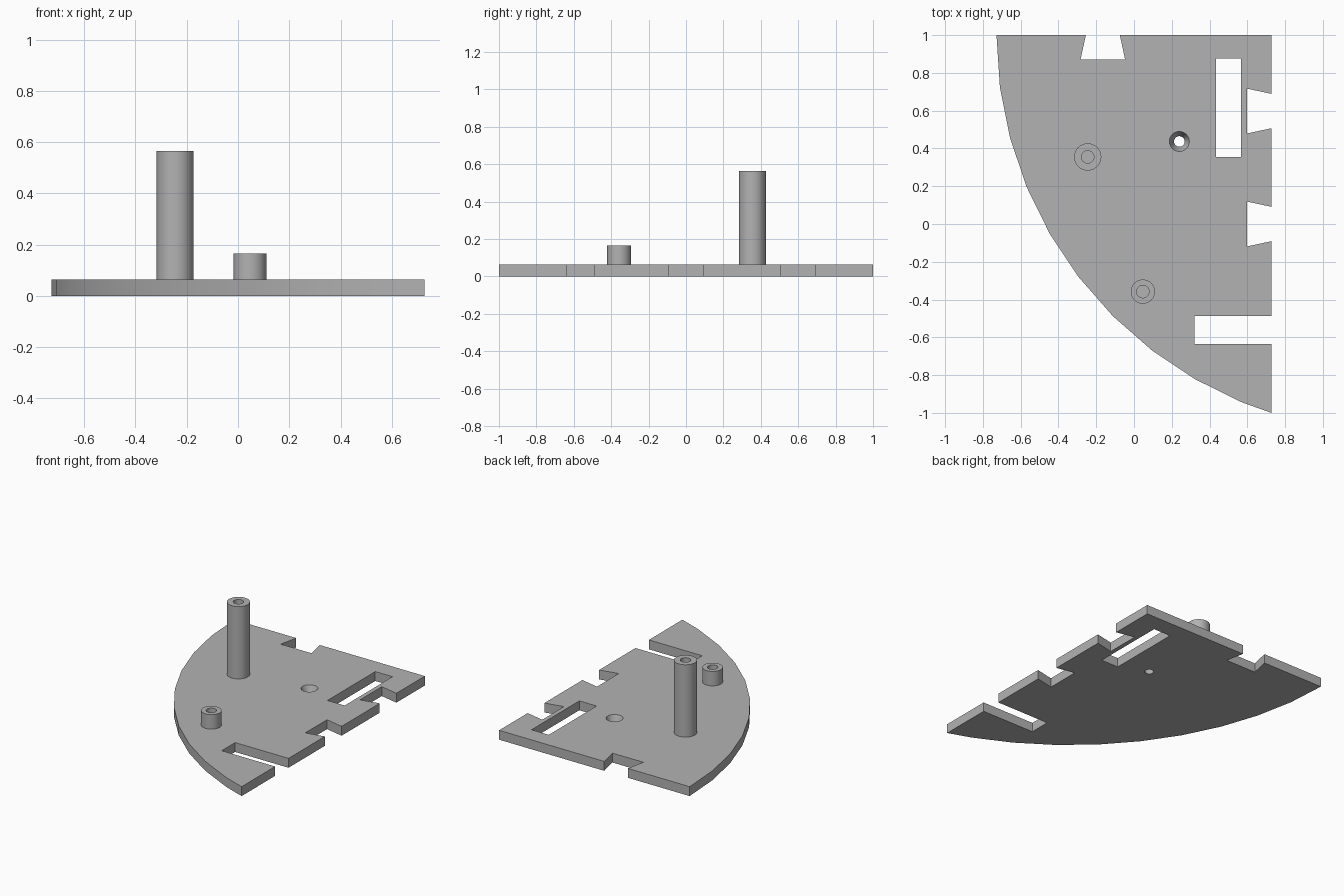
import bpy, bmesh, math
from mathutils import Matrix

cube = bpy.data.objects.get("Cube")
if cube:
    bpy.data.objects.remove(cube, do_unlink=True)

THICK = 0.065
RIGHT = 0.728

grey = bpy.data.materials.new("plain grey")
grey.use_nodes = True
grey.diffuse_color = (0.45, 0.45, 0.45, 1)
grey.node_tree.nodes["Principled BSDF"].inputs["Base Color"].default_value = (0.45, 0.45, 0.45, 1)


def make_object(name, bm):
    bmesh.ops.recalc_face_normals(bm, faces=bm.faces)
    mesh = bpy.data.meshes.new(name)
    bm.to_mesh(mesh)
    bm.free()
    mesh.materials.append(grey)
    obj = bpy.data.objects.new(name, mesh)
    bpy.context.collection.objects.link(obj)
    return obj


def smooth(obj):
    bpy.ops.object.select_all(action='DESELECT')
    obj.select_set(True)
    bpy.context.view_layer.objects.active = obj
    bpy.ops.object.shade_smooth_by_angle(angle=math.radians(30))


def extrude_outline(name, points, z0, z1):
    bm = bmesh.new()
    face = bm.faces.new([bm.verts.new((x, y, z0)) for x, y in points])
    ext = bmesh.ops.extrude_face_region(bm, geom=[face])
    top = [v for v in ext["geom"] if isinstance(v, bmesh.types.BMVert)]
    bmesh.ops.translate(bm, verts=top, vec=(0, 0, z1 - z0))
    return make_object(name, bm)


def cut(target, cutter):
    mod = target.modifiers.new(cutter.name, 'BOOLEAN')
    mod.operation = 'DIFFERENCE'
    mod.solver = 'EXACT'
    mod.object = cutter
    bpy.ops.object.select_all(action='DESELECT')
    target.select_set(True)
    bpy.context.view_layer.objects.active = target
    bpy.ops.object.modifier_apply(modifier=mod.name)
    bpy.data.objects.remove(cutter, do_unlink=True)


def standoff(name, x, y, top, outer, bore=0.033, sides=48):
    """Tube standing on the plate; the plate closes the bore."""
    bm = bmesh.new()
    rings = []
    for r, z in [(outer, THICK - 0.01), (outer, top), (bore, top), (bore, THICK - 0.01)]:
        ring = bmesh.ops.create_circle(bm, segments=sides, radius=r,
                                       matrix=Matrix.Translation((x, y, z)))
        rings.append(ring["verts"])
    for a, b in zip(rings, rings[1:] + rings[:1]):
        for i in range(sides):
            j = (i + 1) % sides
            bm.faces.new((a[i], a[j], b[j], b[i]))
    smooth(make_object(name, bm))


# Curved edge, clipped by the straight right edge
radius = 2.104
centre = radius - RIGHT
arc = [(centre - radius * math.cos(math.radians(7.5 * i)),
        1 - radius * math.sin(math.radians(7.5 * i))) for i in range(10)]
outline = arc + [(RIGHT, -1)]

# Open slot, then two dovetail notches up the right edge
outline += [(RIGHT, -0.635), (0.32, -0.635), (0.32, -0.488), (RIGHT, -0.488)]
for mid in (0, 0.598):
    outline += [(RIGHT, mid - 0.091), (0.597, mid - 0.119),
                (0.597, mid + 0.119), (RIGHT, mid + 0.091)]

# Back edge with its dovetail notch
outline += [(RIGHT, 1), (-0.075, 1), (-0.047, 0.87), (-0.283, 0.87), (-0.255, 1)]
plate = extrude_outline("base_plate", outline, 0, THICK)

# Rectangular window
window = [(0.435, 0.355), (0.567, 0.355), (0.567, 0.877), (0.435, 0.877)]
cut(plate, extrude_outline("window_cutter", window, -0.1, 0.2))

# Tapered screw hole, wide at the top
bm = bmesh.new()
bottom_r, top_r, over = 0.028, 0.053, 0.01
slope = (top_r - bottom_r) / THICK
bmesh.ops.create_cone(bm, cap_ends=True, segments=32,
                      radius1=bottom_r - slope * over, radius2=top_r + slope * over,
                      depth=THICK + 2 * over,
                      matrix=Matrix.Translation((0.24, 0.437, THICK / 2)))
cut(plate, make_object("screw_hole_cutter", bm))
smooth(plate)

# Hollow standoffs
standoff("tall_standoff", -0.245, 0.355, 0.565, 0.072)
standoff("short_standoff", 0.047, -0.358, 0.165, 0.064)
